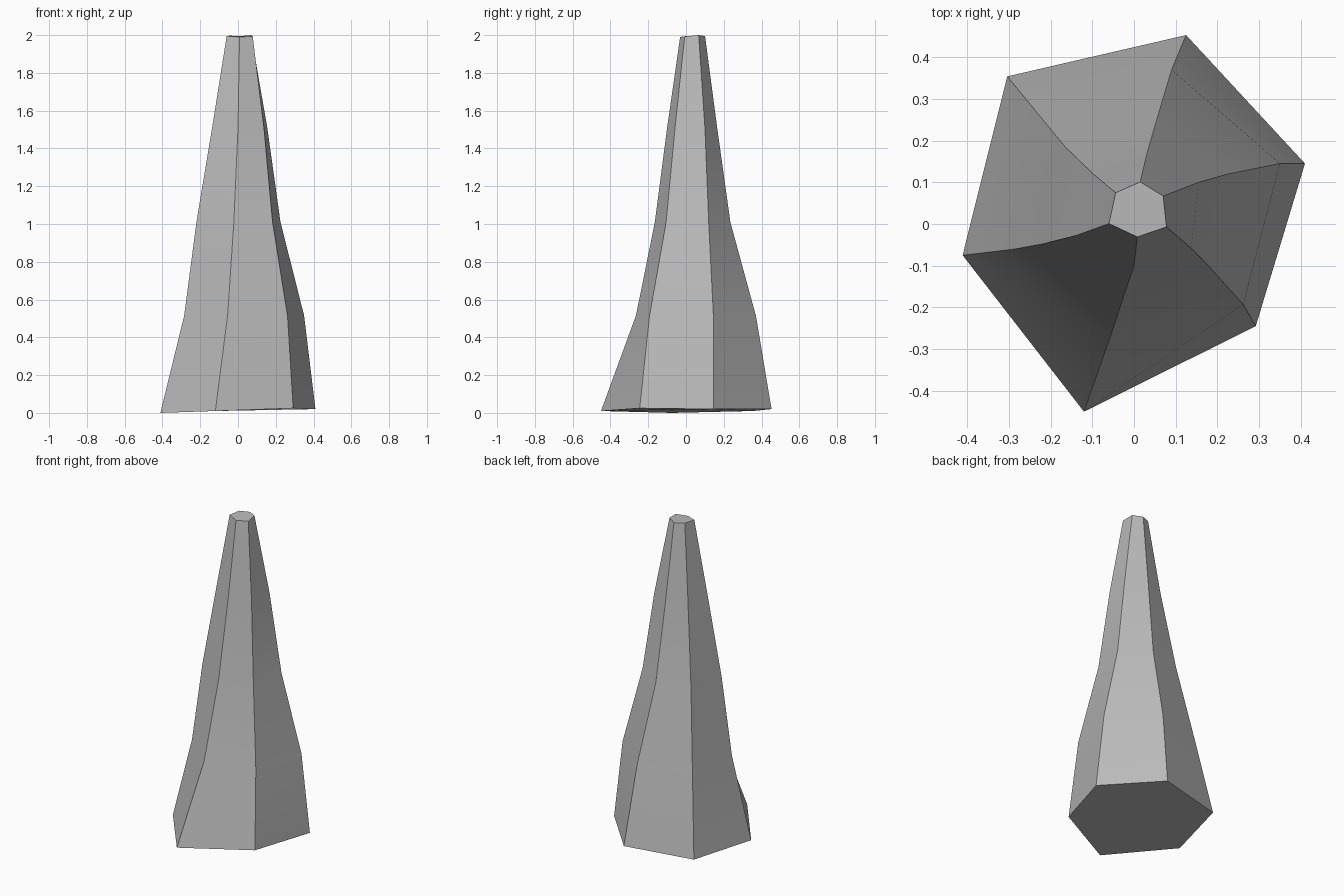
import bpy
import bmesh
import math

old_cube = bpy.data.objects.get("Cube")
if old_cube:
    bpy.data.objects.remove(old_cube, do_unlink=True)


def make_material(name, colour):
    material = bpy.data.materials.new(name)
    material.use_nodes = True
    material.diffuse_color = colour
    shader = next(n for n in material.node_tree.nodes if n.type == "BSDF_PRINCIPLED")
    shader.inputs["Base Color"].default_value = colour
    return material


# Ridges of the six-sided spire, counter-clockwise; each runs from foot to tip as (x, y)
ridges = [
    [(.41, .145), (.35, .145), (.225, .12), (.155, .1), (.07, .067)],
    [(.125, .453), (.09, .37), (.05, .235), (.03, .165), (.015, .101)],
    [(-.304, .354), (-.235, .27), (-.165, .185), (-.1, .122), (-.044, .075)],
    [(-.411, -.075), (-.285, -.06), (-.22, -.048), (-.137, -.027), (-.06, .001)],
    [(-.12, -.45), (-.055, -.265), (-.022, -.165), (0, -.1), (.008, -.031)],
    [(.292, -.245), (.262, -.193), (.183, -.105), (.137, -.058), (.078, -.007)],
]
foot_heights = [.02, .02, .01, 0, .01, .025]
tip_heights = [2, 1.995, 1.997, 1.995, 1.99, 1.993]
levels = [0, .515, 1.01, 1.51, 2]

mesh = bmesh.new()
columns = []
for path, foot, tip in zip(ridges, foot_heights, tip_heights):
    heights = [foot] + levels[1:-1] + [tip]
    columns.append([mesh.verts.new((x, y, z)) for (x, y), z in zip(path, heights)])

# Six tapering sides
for left, right in zip(columns, columns[1:] + columns[:1]):
    for i in range(len(levels) - 1):
        mesh.faces.new((left[i], right[i], right[i + 1], left[i + 1]))

# Flat foot and tip
mesh.faces.new([column[0] for column in reversed(columns)])
mesh.faces.new([column[-1] for column in columns])
mesh.normal_update()

data = bpy.data.meshes.new("stone_spire")
mesh.to_mesh(data)
mesh.free()
spire = bpy.data.objects.new("stone_spire", data)
bpy.context.collection.objects.link(spire)
data.materials.append(make_material("stone grey", (.5, .5, .5, 1)))

# Soft bends along each side, crisp ridges between them
bpy.ops.object.select_all(action="DESELECT")
spire.select_set(True)
bpy.context.view_layer.objects.active = spire
bpy.ops.object.shade_smooth_by_angle(angle=math.radians(30))
